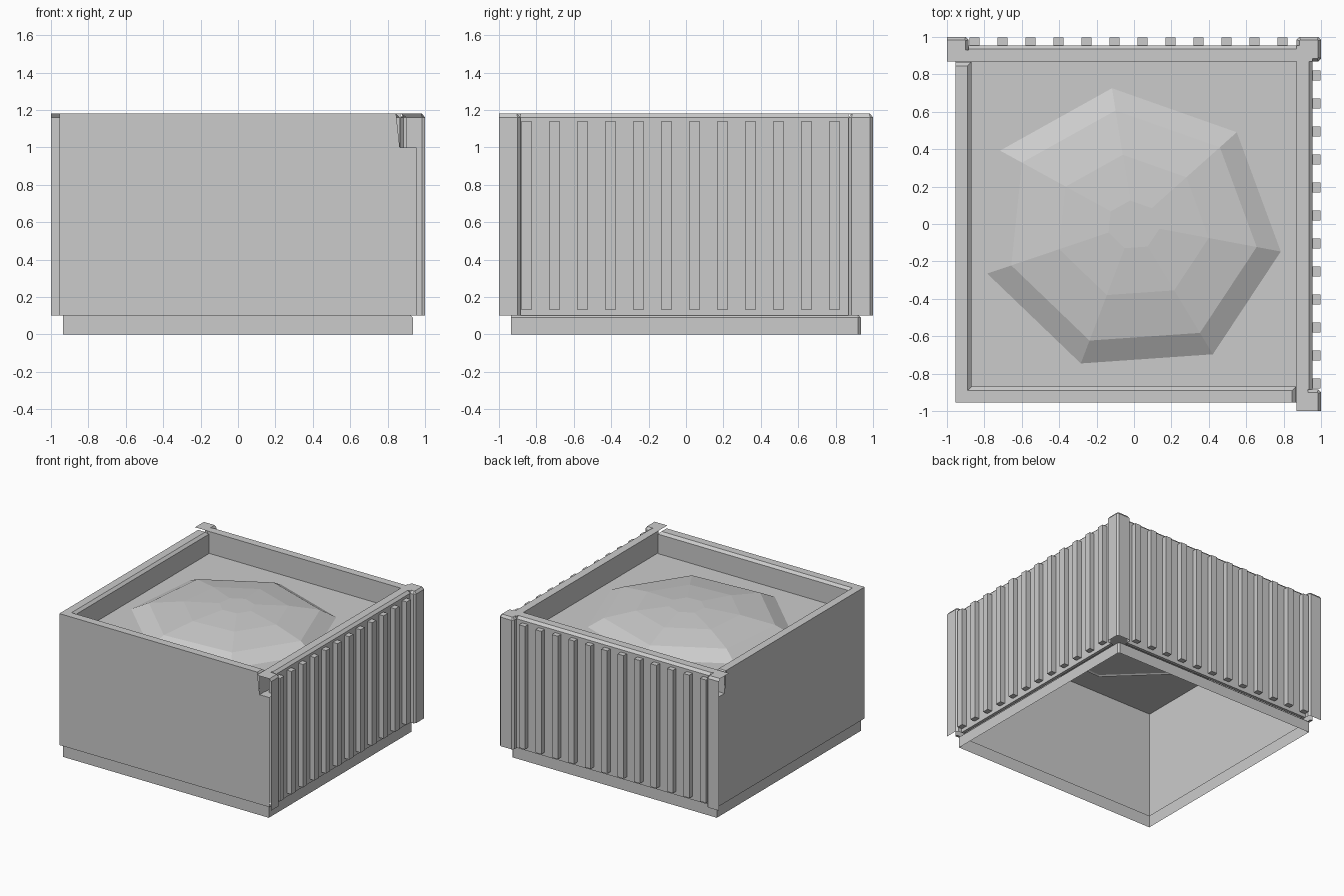
import bpy, bmesh, math

if "Cube" in bpy.data.objects:
    bpy.data.objects.remove(bpy.data.objects["Cube"])

grey = bpy.data.materials.new("plain grey")
grey.diffuse_color = (0.6, 0.6, 0.6, 1)
grey.use_nodes = True
grey.node_tree.nodes["Principled BSDF"].inputs["Base Color"].default_value = grey.diffuse_color


def make(name, faces, swap=False):
    """Build a flat-faced object from point loops; swap mirrors across the x = y diagonal."""
    bm = bmesh.new()
    for f in faces:
        pts = [(p[1], p[0], p[2]) for p in reversed(f)] if swap else f
        bm.faces.new([bm.verts.new(p) for p in pts])
    bmesh.ops.remove_doubles(bm, verts=bm.verts, dist=0.0005)
    me = bpy.data.meshes.new(name)
    bm.to_mesh(me)
    bm.free()
    me.materials.append(grey)
    ob = bpy.data.objects.new(name, me)
    bpy.context.collection.objects.link(ob)
    return ob


def bridge(a, b, closed=False):
    """Quads between two point loops."""
    n = len(a)
    return [[a[i], a[(i + 1) % n], b[(i + 1) % n], b[i]]
            for i in range(n if closed else n - 1)]


def at(loop, z):
    return [(x, y, z) for x, y in loop]


def box(x0, x1, y0, y1, z0, z1):
    lo = at([(x0, y0), (x1, y0), (x1, y1), (x0, y1)], z0)
    hi = [(x, y, z1) for x, y, z in lo]
    return bridge(lo, hi, True) + [hi, lo[::-1]]


W, IN, TOP, SOIL, LOW = 0.955, 0.87, 1.18, 1.0, 0.1

for swap, a, b, c in ((False, "right", "left", "front_right"), (True, "back", "front", "back_left")):
    # ribbed outer panel, bevelled on its outer top edge
    prof = [(0.93, LOW), (W, LOW), (W, 1.16), (0.935, TOP), (IN, TOP), (IN, SOIL)]
    make(a + "_panel", bridge([(x, -0.885, z) for x, z in prof],
                              [(x, 0.87, z) for x, z in prof]), swap)
    ribs = []
    for i in range(12):
        y = -0.852 + 0.1496 * i
        ribs += box(0.95, 0.997, y - 0.027, y + 0.027, 0.13, 1.14)
    make(a + "_ribs", ribs, swap)

    # plain panel with a raised rim, bevelled on its inner edge and far end
    make(b + "_wall", [[(-W, W, LOW), (-W, -W, LOW), (-W, -W, SOIL), (-W, W, SOIL)]], swap)
    prof = [(-IN, SOIL), (-IN, 1.16), (-0.89, TOP), (-W, TOP), (-W, SOIL)]
    near = [(x, -W, z) for x, z in prof]
    far = [(x, 0.845 if z == TOP else 0.865, z) for x, z in prof]
    end = [(-IN, 0.865, SOIL), (-IN, 0.865, 1.16), (-W, 0.865, 1.16), (-W, 0.865, SOIL)]
    lip = [(-IN, 0.865, 1.16), (-0.89, 0.845, TOP), (-W, 0.845, TOP), (-W, 0.865, 1.16)]
    make(b + "_rim", bridge(near, far) + [end[::-1], lip[::-1]], swap)

    # half post, open on its outer end
    lower = [(1, -1), (1, -0.9), (0.985, -0.885), (0.9, -0.885)]
    upper = [(0.985, -1), (0.985, -0.905), (0.98, -0.9), (IN, -0.9)]
    cap = [(IN, -1)] + upper
    lip = [(IN, -0.9), (0.93, -0.9), (0.93, -0.88), (IN, -0.88)]
    make(c + "_post", bridge(at(lower, LOW), at(lower, 1.16)) +
         bridge(at(lower, 1.16), at(upper, TOP)) + [at(cap, TOP), at(lip, TOP)], swap)

    # ledge where the wall steps in to the plinth
    make(b + "_ledge", [[(-W, -W, LOW), (-W, W, LOW), (-0.935, W, LOW), (-0.935, -W, LOW)]], swap)

# full post on the back right corner
lower = [(W, 0.87), (0.985, 0.87), (1, 0.885), (1, 0.985),
         (0.985, 1), (0.885, 1), (0.87, 0.985), (0.87, W)]
upper = [(W, 0.885), (0.98, 0.885), (0.985, 0.89), (0.985, 0.98),
         (0.98, 0.985), (0.89, 0.985), (0.885, 0.98), (0.885, W)]
cap = upper + [(0.87, W), (0.87, 0.87), (W, 0.87)]
make("back_right_post", bridge(at(lower, LOW), at(lower, 1.16)) +
     bridge(at(lower, 1.16), at(upper, TOP)) + [at(cap, TOP)])

# open plinth
foot = [(-0.935, -0.935), (0.935, -0.935), (0.935, 0.92), (0.92, 0.935), (-0.935, 0.935)]
lip = [(-0.935, -0.935), (0.925, -0.935), (0.925, 0.915), (0.915, 0.925), (-0.935, 0.925)]
make("plinth", bridge(at(foot, 0), at(foot, 0.09), True) +
     bridge(at(foot, 0.09), at(lip, LOW), True))

# soil sheet and the low seven-sided mound on it
make("soil", [at([(-W, -W), (W, -W), (W, W), (-W, W)], SOIL)])
rim = [(0.80, -0.15), (0.56, 0.50), (-0.12, 0.74), (-0.73, 0.40),
       (-0.80, -0.27), (-0.29, -0.76), (0.43, -0.71)]
rings = [at([(x * s, y * s) for x, y in rim], z)
         for s, z in ((1, 0.992), (0.82, 1.068), (0.5, 1.115), (0.17, 1.138))]
faces = [rings[-1]]
for lo, hi in zip(rings, rings[1:]):
    faces += bridge(lo, hi, True)
make("mound", faces)
